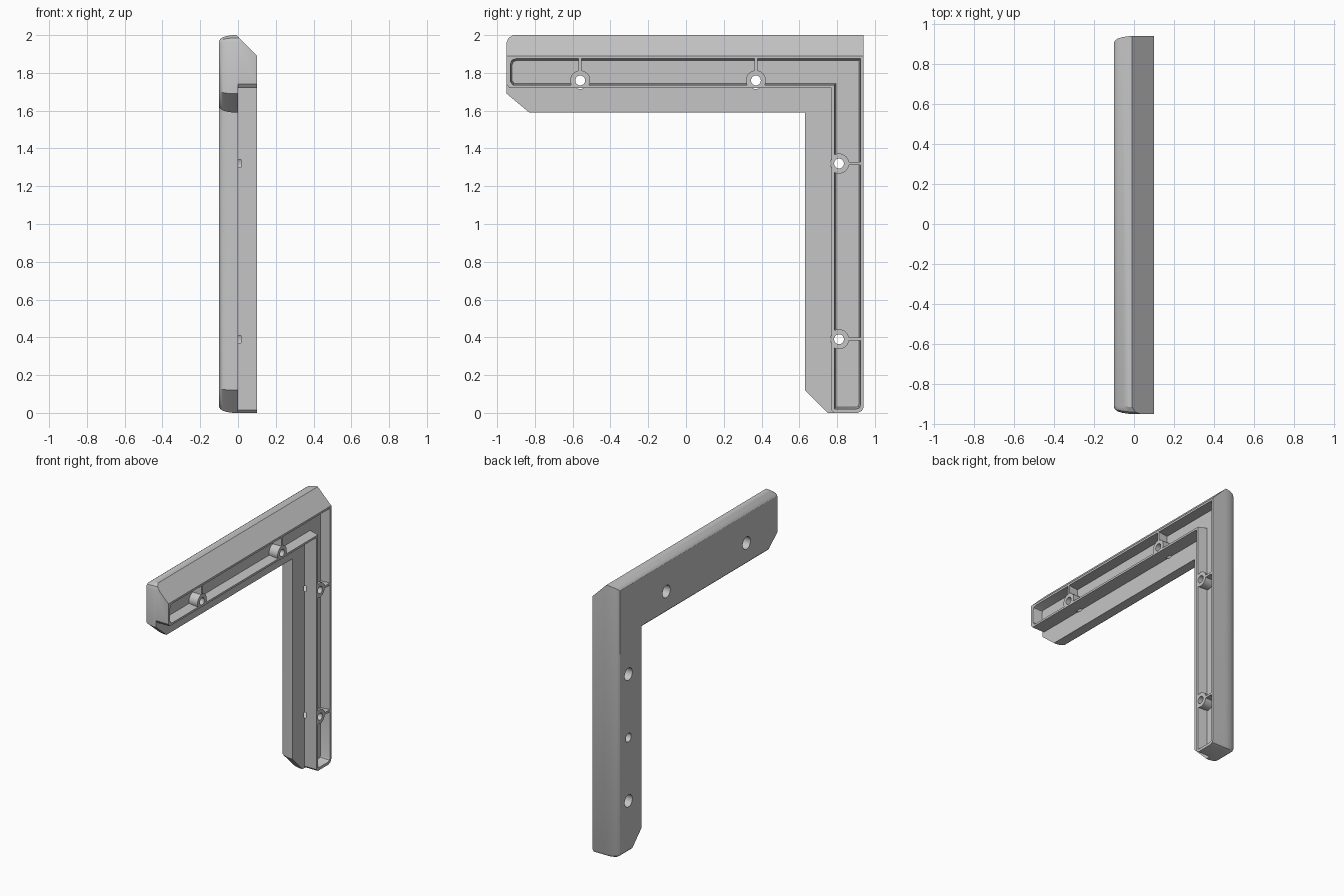
import bpy, bmesh, math
from mathutils import Vector, Matrix

cube = bpy.data.objects.get("Cube")
if cube:
    bpy.data.objects.remove(cube)

grey = bpy.data.materials.new("grey plastic")
grey.use_nodes = True
grey.diffuse_color = (0.56, 0.56, 0.56, 1)
grey.node_tree.nodes["Principled BSDF"].inputs["Base Color"].default_value = (0.56, 0.56, 0.56, 1)


def inset(outline, d):
    """Move each edge of a counter-clockwise (y, z) outline inwards by d."""
    result = []
    for i, p in enumerate(outline):
        p = Vector(p)
        a = (p - Vector(outline[i - 1])).normalized()
        b = (Vector(outline[(i + 1) % len(outline)]) - p).normalized()
        na, nb = Vector((-a.y, a.x)), Vector((-b.y, b.x))
        result.append(p + (na + nb) * d / (1 + na.dot(nb)))
    return result


def make_object(name, bm):
    bmesh.ops.recalc_face_normals(bm, faces=bm.faces)
    mesh = bpy.data.meshes.new(name)
    bm.to_mesh(mesh)
    bm.free()
    mesh.materials.append(grey)
    obj = bpy.data.objects.new(name, mesh)
    bpy.context.collection.objects.link(obj)
    return obj


def loft(name, outline, layers, slope=False):
    """Stack inset copies of an outline along x; optionally slice the top slope."""
    bm = bmesh.new()
    rings = [[bm.verts.new((x, p[0], p[1])) for p in inset(outline, d)] for x, d in layers]
    for low, high in zip(rings, rings[1:]):
        for i in range(len(low)):
            bm.faces.new((low[i - 1], low[i], high[i], high[i - 1]))
    bm.faces.new(rings[0])
    bm.faces.new(rings[-1])
    if slope:
        cut = bmesh.ops.bisect_plane(bm, geom=bm.verts[:] + bm.edges[:] + bm.faces[:],
                                     plane_co=(-0.01, 0, 2), plane_no=(1, 0, 1), clear_outer=True)
        edges = [e for e in cut["geom_cut"] if isinstance(e, bmesh.types.BMEdge)]
        bmesh.ops.holes_fill(bm, edges=[e for e in edges if e.is_boundary])
    return make_object(name, bm)


def cylinders(name, centres, radius, x0, x1):
    bm = bmesh.new()
    for y, z in centres:
        place = Matrix.Translation(((x0 + x1) / 2, y, z)) @ Matrix.Rotation(math.pi / 2, 4, "Y")
        bmesh.ops.create_cone(bm, cap_ends=True, segments=32, radius1=radius, radius2=radius,
                              depth=x1 - x0, matrix=place)
    return make_object(name, bm)


def boxes(name, spans):
    bm = bmesh.new()
    for centre, size in spans:
        bmesh.ops.create_cube(bm, size=1, matrix=Matrix.Translation(centre) @ Matrix.Diagonal((*size, 1)))
    return make_object(name, bm)


def subtract(target, cutter):
    mod = target.modifiers.new("cut", "BOOLEAN")
    mod.operation = "DIFFERENCE"
    mod.solver = "EXACT"
    mod.object = cutter
    bpy.context.view_layer.objects.active = target
    bpy.ops.object.modifier_apply(modifier="cut")


# Shared corners of the L: top back, rounded front tip, rounded foot
tip = [(0.94, 2), (-0.915, 2), (-0.94, 1.985), (-0.95, 1.96)]
foot = [(0.91, 0), (0.93, 0.01), (0.94, 0.03)]
flange_outline = tip + [(-0.95, 1.69), (-0.83, 1.59), (0.63, 1.59), (0.63, 0.12), (0.75, 0)] + foot
block_outline = tip + [(-0.95, 1.74), (-0.935, 1.72), (0.77, 1.72), (0.77, 0.015), (0.785, 0)] + foot
pocket_outline = [(0.925, 1.875), (-0.9, 1.875), (-0.922, 1.867), (-0.93, 1.845),
                  (-0.93, 1.755), (-0.915, 1.735), (0.785, 1.735), (0.785, 0.02),
                  (0.9, 0.02), (0.919, 0.027), (0.925, 0.045)]

# Wide flange with a softly rounded outer edge, and the narrower block on it
flange = loft("flange", flange_outline,
              [(-0.1, 0.03), (-0.094, 0.021), (-0.08, 0.011), (-0.055, 0.004), (-0.025, 0), (0, 0)], True)
block = loft("raised_block", block_outline, [(0, 0), (0.1, 0)], True)

# Drafted pocket, leaving screw bosses and thin ribs standing
arm_holes = [(-0.56, 1.76), (0.37, 1.76)]
leg_holes = [(0.81, 1.32), (0.81, 0.39)]
holes = arm_holes + leg_holes
pocket = loft("pocket_cutter", pocket_outline, [(0.03, 0.01), (0.12, -0.003)])
bosses = cylinders("boss_keeper", holes, 0.053, 0, 0.15)
ribs = boxes("rib_keeper",
             [((0.07, y, z + 0.08), (0.16, 0.016, 0.14)) for y, z in arm_holes]
             + [((0.07, y + 0.08, z), (0.16, 0.14, 0.016)) for y, z in leg_holes])
subtract(pocket, bosses)
subtract(pocket, ribs)
subtract(block, pocket)

# Screw holes, wide recesses behind them and one blind hole in the leg
bores = cylinders("bore_cutter", holes, 0.026, -0.2, 0.2)
recesses = cylinders("recess_cutter", holes, 0.045, -0.2, 0.015)
blind = cylinders("blind_hole_cutter", [(0.81, 0.855)], 0.032, -0.2, -0.02)
for part in (flange, block):
    subtract(part, recesses)
    subtract(part, bores)
subtract(flange, blind)

# Cutters are no longer needed once applied
for helper in (pocket, bosses, ribs, bores, recesses, blind):
    bpy.data.objects.remove(helper)

# Smooth the rounded edges and keep corners crisp
for part in (flange, block):
    bpy.ops.object.select_all(action="DESELECT")
    part.select_set(True)
    bpy.context.view_layer.objects.active = part
    bpy.ops.object.shade_smooth_by_angle(angle=math.radians(30))
